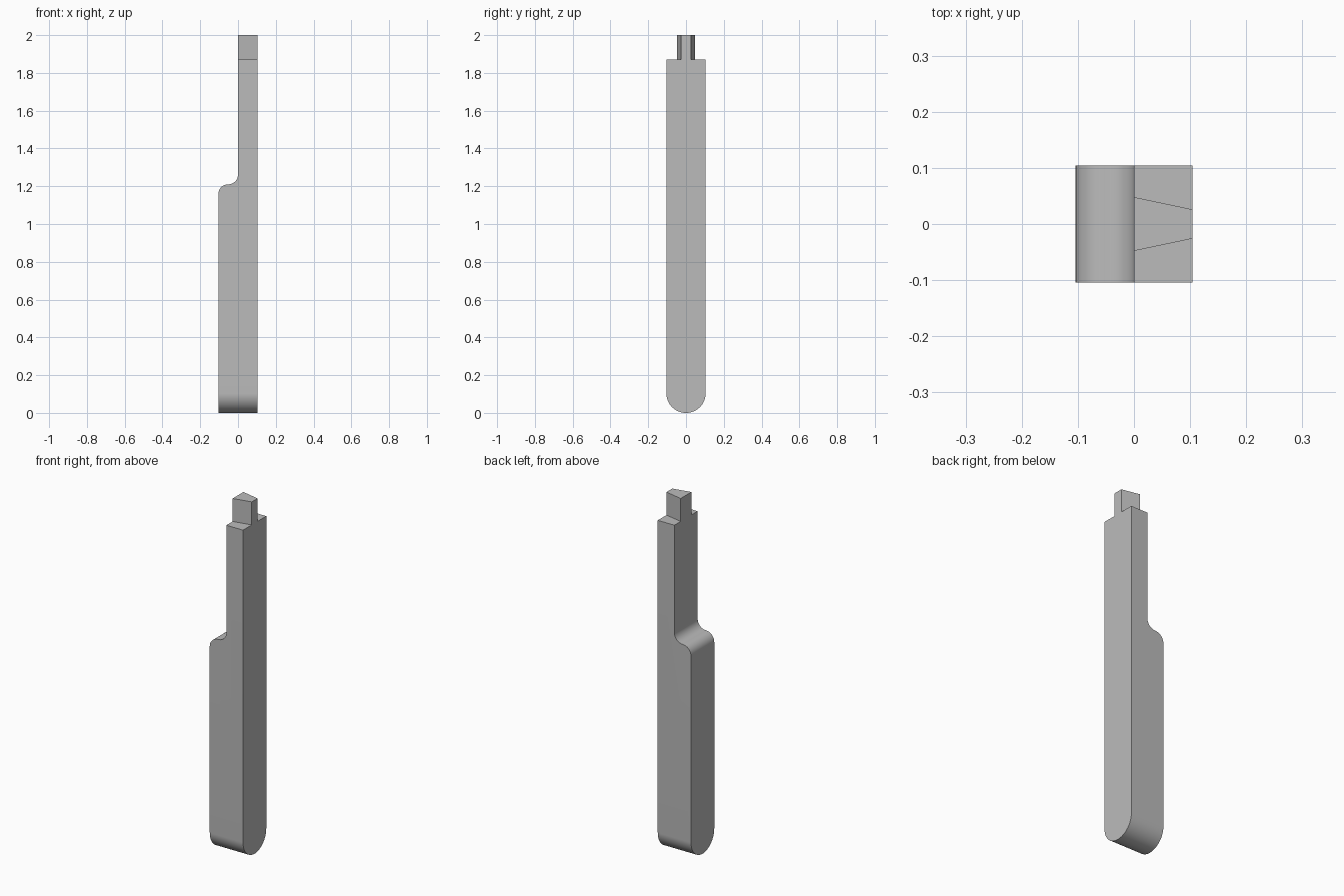
import bpy, bmesh
from math import cos, sin, pi
from mathutils import Vector

if "Cube" in bpy.data.objects:
    bpy.data.objects.remove(bpy.data.objects["Cube"])

HALF = 0.104       # half width and half depth of the bar
R = HALF / 2       # radius of the two fillets at the step
STEP = 1.21        # height of the step
SHOULDER = 1.87    # top of the thin shank

grey = bpy.data.materials.new("plain grey")
grey.use_nodes = True
colour = (0.5, 0.5, 0.5, 1)
grey.diffuse_color = colour
grey.node_tree.nodes["Principled BSDF"].inputs["Base Color"].default_value = colour


def arc(cx, cy, r, start, end, steps):
    angles = [start + (end - start) * i / steps for i in range(steps + 1)]
    return [(cx + r * cos(a), cy + r * sin(a)) for a in angles]


def prism(name, points, direction):
    """Extrude a closed 3D outline along a direction."""
    bm = bmesh.new()
    face = bm.faces.new([bm.verts.new(p) for p in points])
    top = bmesh.ops.extrude_face_region(bm, geom=[face])["geom"]
    verts = [v for v in top if isinstance(v, bmesh.types.BMVert)]
    bmesh.ops.translate(bm, verts=verts, vec=Vector(direction))
    bmesh.ops.recalc_face_normals(bm, faces=bm.faces)
    mesh = bpy.data.meshes.new(name)
    bm.to_mesh(mesh)
    bm.free()
    mesh.materials.append(grey)
    obj = bpy.data.objects.new(name, mesh)
    bpy.context.collection.objects.link(obj)
    return obj


# Stepped bar: front profile with an S-shaped step on the right
profile = [(-HALF, -0.1)]
profile += arc(-R, STEP - R, R, pi, pi / 2, 16)
profile += arc(-R, STEP + R, R, -pi / 2, 0, 16)[1:]
profile += [(0, SHOULDER), (HALF, SHOULDER), (HALF, -0.1)]
bar = prism("stepped_bar", [(x, -0.2, z) for x, z in profile], (0, 0.4, 0))

# Side outline with the half-round foot, intersected with the bar
outline = arc(0, HALF, HALF, pi, 2 * pi, 48) + [(HALF, 2), (-HALF, 2)]
cutter = prism("side_outline", [(-0.2, y, z) for y, z in outline], (0.4, 0, 0))
cutter.hide_render = True
cut = bar.modifiers.new("round foot", "BOOLEAN")
cut.operation = "INTERSECT"
cut.solver = "EXACT"
cut.object = cutter
bpy.ops.object.select_all(action="DESELECT")
bpy.context.view_layer.objects.active = bar
bar.select_set(True)
bpy.ops.object.modifier_apply(modifier=cut.name)
bpy.data.objects.remove(cutter)
bpy.ops.object.shade_smooth_by_angle(angle=pi / 6)

# Tapered tongue on the shoulder, wide towards the step
taper = [(0, -0.048), (HALF, -0.026), (HALF, 0.026), (0, 0.048)]
prism("tapered_tongue", [(x, y, SHOULDER) for x, y in taper],
      (0, 0, 2 - SHOULDER))
